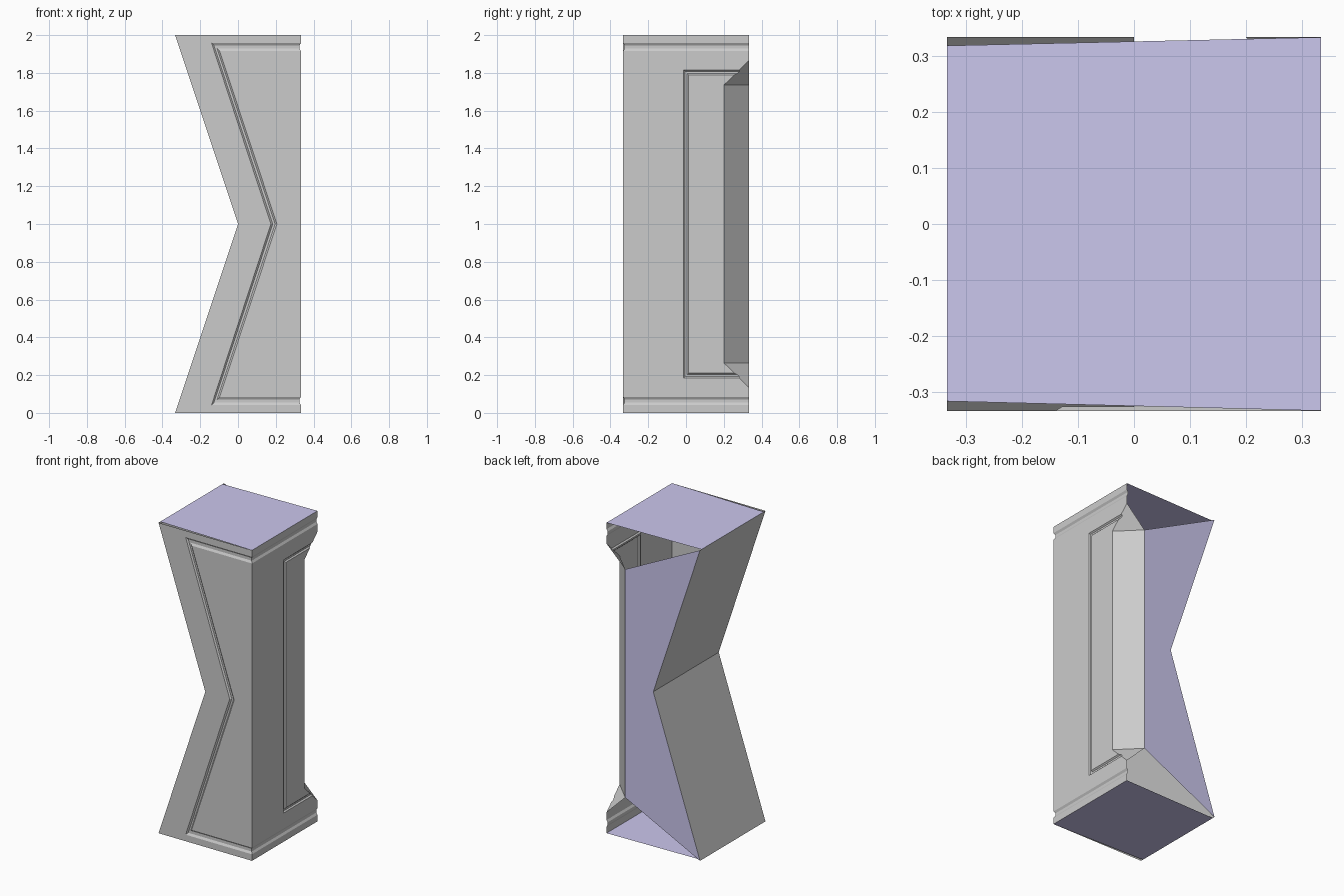
import bpy, bmesh

if "Cube" in bpy.data.objects:
    bpy.data.objects.remove(bpy.data.objects["Cube"])

H = 0.333          # half width
C = 0.2            # start of the corner chamfer
DEPTH = 0.008      # groove depth


def mesh_object(name, verts, faces, color=None):
    me = bpy.data.meshes.new(name)
    me.from_pydata(verts, [], faces)
    bm = bmesh.new()
    bm.from_mesh(me)
    bmesh.ops.recalc_face_normals(bm, faces=bm.faces)
    bm.to_mesh(me)
    bm.free()
    ob = bpy.data.objects.new(name, me)
    bpy.context.collection.objects.link(ob)
    if color:
        mat = bpy.data.materials.get("purple") or bpy.data.materials.new("purple")
        mat.diffuse_color = color
        mat.use_nodes = True
        mat.node_tree.nodes["Principled BSDF"].inputs["Base Color"].default_value = mat.diffuse_color
        me.materials.append(mat)
    return ob


def on_front(u, z, d):
    return (u, -H + d, z)


def on_right(u, z, d):
    return (H - d, u, z)


def groove_cutter(place, pairs):
    """Tapered groove following paired outer / inner edge points (u, z)."""
    verts, faces = [], []
    for a, b in pairs:
        for d, side in ((-0.01, 0), (-0.01, 1), (DEPTH, 1), (DEPTH, 0)):
            t = 0.3 * d / DEPTH
            t = 1 - t if side else t
            verts.append(place(a[0] + (b[0] - a[0]) * t, a[1] + (b[1] - a[1]) * t, d))
    n = len(pairs)
    for s in range(n - 1):
        for k in range(4):
            i, j = s * 4 + k, s * 4 + (k + 1) % 4
            faces.append((i, j, j + 4, i + 4))
    faces += [(0, 1, 2, 3), tuple(range(4 * n - 4, 4 * n))]
    ob = mesh_object("groove_cutter", verts, faces)
    ob.hide_render = True
    return ob


# Pillar body: notched left side, chamfered back right corner
front = [(-H, 0), (H, 0), (H, 2), (-H, 2), (0, 1)]
back = [(-H, 0), (H, 0), (H, .135), (C, .265), (C, 1.735), (H, 1.865), (H, 2), (-H, 2), (0, 1)]
verts = [(x, -H, z) for x, z in front] + [(x, H, z) for x, z in back]
verts += [(H, C, .265), (H, C, 1.735)]
faces = [(0, 1, 2, 3, 4), tuple(range(5, 14)),
         (1, 6, 7, 14, 15, 10, 11, 2),
         (0, 1, 6, 5), (3, 2, 11, 12), (0, 4, 13, 5), (4, 3, 12, 13),
         (14, 8, 9, 15), (7, 8, 14), (10, 9, 15)]
body = mesh_object("pillar_walls", verts, faces)

# Decorative grooves
E = H + 0.01
lo, hi = 0.042, 0.085
cutters = [
    groove_cutter(on_front, [((E, 2 - lo), (E, 2 - hi)), ((-.14, 2 - lo), (-.097, 2 - hi)),
                             ((.174, 1), (.206, 1)),
                             ((-.14, lo), (-.097, hi)), ((E, lo), (E, hi))]),
    groove_cutter(on_right, [((-E, 2 - lo), (-E, 2 - hi)), ((E, 2 - lo), (E, 2 - hi))]),
    groove_cutter(on_right, [((-E, lo), (-E, hi)), ((E, lo), (E, hi))]),
    groove_cutter(on_right, [((E, 1.815), (E, 1.79)), ((-.013, 1.815), (.013, 1.79)),
                             ((-.013, .185), (.013, .21)), ((E, .185), (E, .21))]),
]
bpy.context.view_layer.objects.active = body
for c in cutters:
    m = body.modifiers.new("groove", 'BOOLEAN')
    m.operation, m.solver, m.object = 'DIFFERENCE', 'EXACT', c
    bpy.ops.object.modifier_apply(modifier=m.name)
    bpy.data.objects.remove(c)

# Open the walls at the top, bottom and back
bm = bmesh.new()
bm.from_mesh(body.data)
e = 1e-3
gone = [f for f in bm.faces
        if all(v.co.z < e for v in f.verts) or all(v.co.z > 2 - e for v in f.verts)
        or all(v.co.y > H - e for v in f.verts)]
bmesh.ops.delete(bm, geom=gone, context='FACES')
bm.to_mesh(body.data)
bm.free()

# Coloured end caps and back panel
PURPLE = (0.6, 0.57, 0.85, 1)
for name, z in (("bottom_cap", 0), ("top_cap", 2)):
    mesh_object(name, [(-H, -.316, z), (H, -H, z), (H, H, z), (-H, .318, z)],
                [(0, 1, 2, 3) if z else (3, 2, 1, 0)], PURPLE)
panel = [(-H, 0), (C, .265), (C, 1.735), (-H, 2), (0, 1)]
mesh_object("back_panel", [(x, H, z) for x, z in panel], [(4, 3, 2, 1, 0)], PURPLE)
